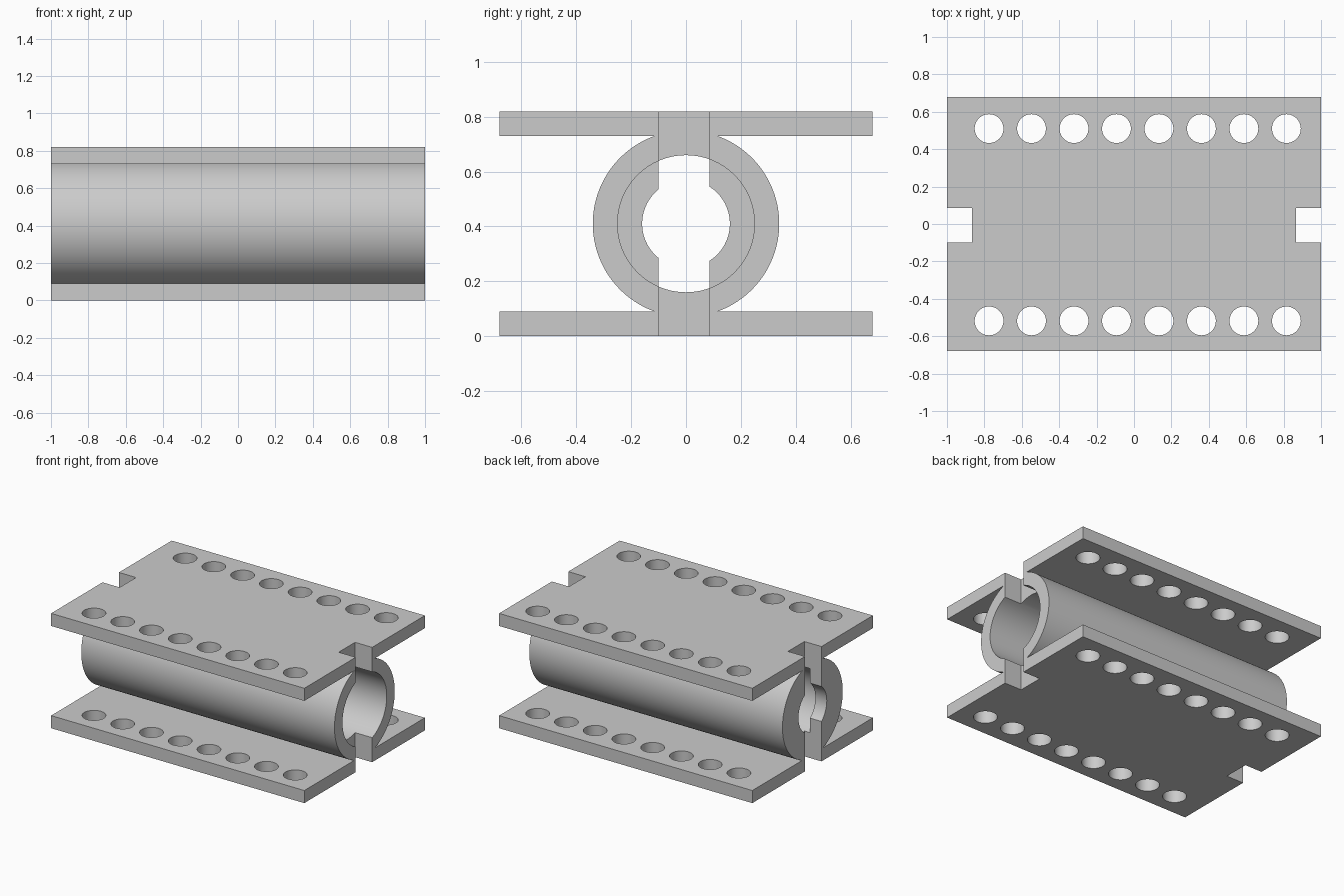
import bpy, bmesh, math
from mathutils import Matrix

if "Cube" in bpy.data.objects:
    bpy.data.objects.remove(bpy.data.objects["Cube"])

H, T, W, CZ = 0.82, 0.09, 0.68, 0.41   # height, plate thickness, half width, tube axis
R_OUT, R_BORE, R_LIP = 0.34, 0.25, 0.16

grey = bpy.data.materials.new("grey metal")
grey.diffuse_color = (0.6, 0.6, 0.6, 1)
grey.use_nodes = True
grey.node_tree.nodes["Principled BSDF"].inputs["Base Color"].default_value = grey.diffuse_color


def make_object(name, bm):
    bmesh.ops.recalc_face_normals(bm, faces=bm.faces)
    mesh = bpy.data.meshes.new(name)
    bm.to_mesh(mesh)
    bm.free()
    mesh.materials.append(grey)
    ob = bpy.data.objects.new(name, mesh)
    bpy.context.collection.objects.link(ob)
    return ob


def add_cylinder(bm, r, length, loc, along_x=False, n=48):
    m = Matrix.Translation(loc)
    if along_x:
        m = m @ Matrix.Rotation(math.pi / 2, 4, 'Y')
    bmesh.ops.create_cone(bm, cap_ends=True, segments=n, radius1=r, radius2=r,
                          depth=length, matrix=m)


def add_box(bm, size, loc):
    bmesh.ops.create_cube(bm, size=1, matrix=Matrix.Translation(loc) @ Matrix.Diagonal((*size, 1)))


def cut(body, name, bm):
    cutter = make_object(name, bm)
    cutter.hide_render = True
    mod = body.modifiers.new(name, 'BOOLEAN')
    mod.operation, mod.solver, mod.object = 'DIFFERENCE', 'EXACT', cutter
    bpy.context.view_layer.objects.active = body
    bpy.ops.object.modifier_apply(modifier=name)
    bpy.data.objects.remove(cutter)


# Body: two plates joined by a round tube, one profile extruded along x
a = math.asin((CZ - T) / R_OUT)
N = 40
side = [(W, 0), (W, T)]
side += [(R_OUT * math.cos(t), CZ + R_OUT * math.sin(t))
         for t in (-a + 2 * a * i / N for i in range(N + 1))]
side += [(W, H - T), (W, H)]
outline = side + [(-y, z) for y, z in reversed(side)]
bm = bmesh.new()
face = bm.faces.new([bm.verts.new((-1, y, z)) for y, z in outline])
ext = bmesh.ops.extrude_face_region(bm, geom=[face])
bmesh.ops.translate(bm, vec=(2, 0, 0),
                    verts=[v for v in ext["geom"] if isinstance(v, bmesh.types.BMVert)])
body = make_object("bearing_housing", bm)

# Main bore, open at +x and stopping at the lip at -x
bm = bmesh.new()
add_cylinder(bm, R_BORE, 2.0, (-1 + T + 1.0, 0, CZ), True, 64)
cut(body, "main_bore", bm)

# Smaller opening through the lip
bm = bmesh.new()
add_cylinder(bm, R_LIP, 0.4, (-1, 0, CZ), True, 64)
cut(body, "lip_opening", bm)

# Vertical slot at each end
bm = bmesh.new()
for s in (-1, 1):
    add_box(bm, (0.27, 0.185, 2), (s, -0.0075, CZ))
cut(body, "end_slots", bm)

# Rows of bolt holes through both plates
bm = bmesh.new()
for y in (-0.518, 0.51):
    for i in range(8):
        add_cylinder(bm, 0.077, 2, (-0.775 + 0.2271 * i, y, CZ))
cut(body, "bolt_holes", bm)

# Smooth round surfaces, crisp edges
bpy.ops.object.select_all(action='DESELECT')
body.select_set(True)
bpy.context.view_layer.objects.active = body
bpy.ops.object.shade_smooth_by_angle(angle=math.radians(30))
